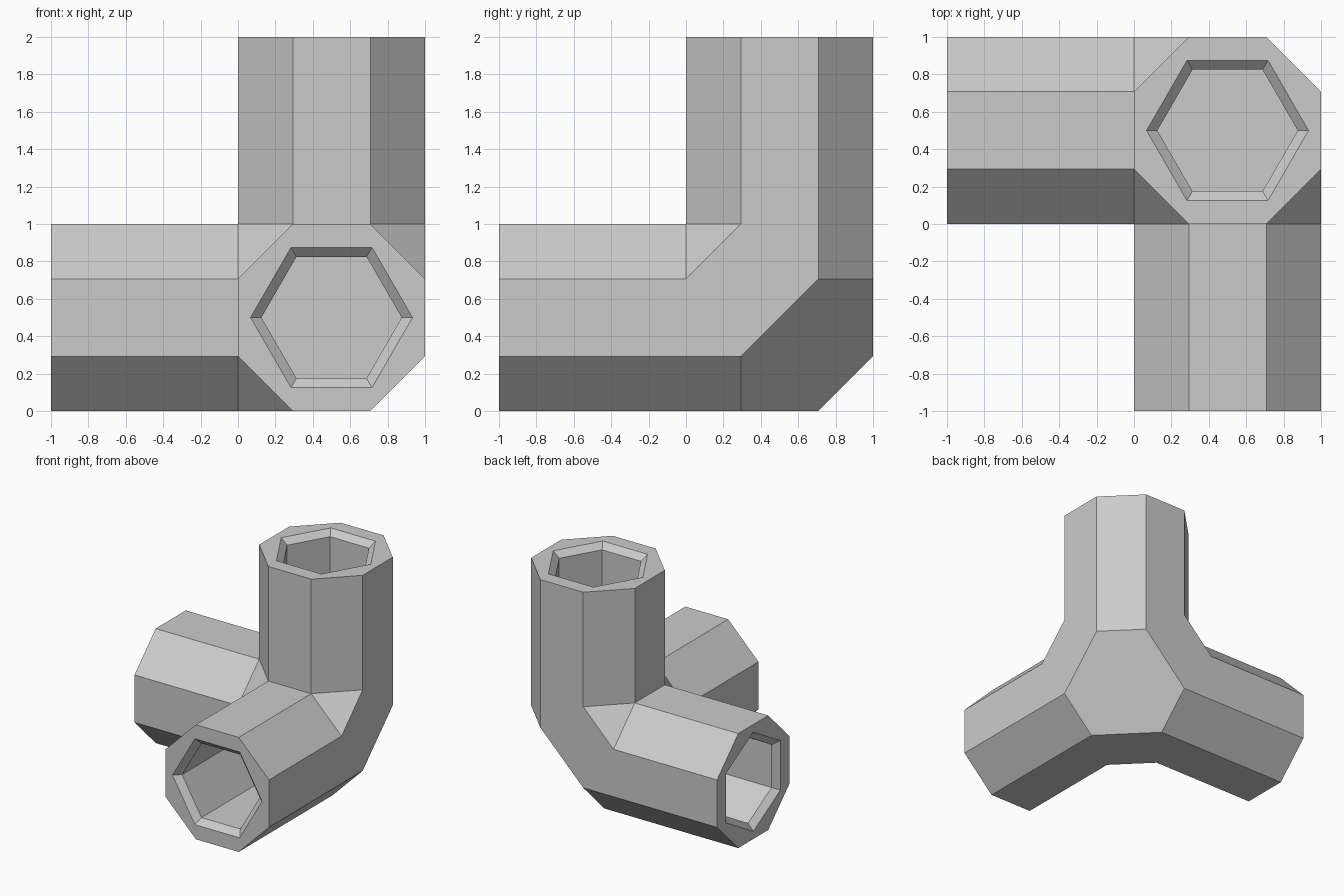
import bpy, bmesh, math
from mathutils import Vector

if "Cube" in bpy.data.objects:
    bpy.data.objects.remove(bpy.data.objects["Cube"])

C = 1 - math.sqrt(0.5)      # octagon corner cut of a 1 x 1 section
B = 1 - C
X, Y, Z = Vector((1, 0, 0)), Vector((0, 1, 0)), Vector((0, 0, 1))
MID = Vector((0.5, 0.5, 0.5))
# direction of each arm, and the two axes of its section (hexagon points along the first)
ARMS = [(-X, Z, Y), (-Y, X, Z), (Z, X, Y)]


def ring(bm, centre, u, v, radius, sides, start=0.0):
    """Regular polygon of vertices around a centre."""
    angles = [start + 2 * math.pi * i / sides for i in range(sides)]
    return [bm.verts.new(centre + radius * (u * math.cos(a) + v * math.sin(a))) for a in angles]


def flatten(bm):
    bmesh.ops.dissolve_limit(bm, angle_limit=0.01, verts=bm.verts[:], edges=bm.edges[:])


bm = bmesh.new()

# corner core: three octagonal ports and a hexagonal cut on the outer corner
for d, u, v in ARMS:
    ring(bm, MID + d * 0.5, u, v, 0.5 / math.cos(math.pi / 8), 8, math.pi / 8)
bmesh.ops.remove_doubles(bm, verts=bm.verts[:], dist=1e-4)
for p in [(1, C, C), (1, B, B), (B, 1, B), (C, 1, C), (C, B, 0), (B, C, 0)]:
    bm.verts.new(p)
bmesh.ops.convex_hull(bm, input=bm.verts[:])
flatten(bm)

# arms: extrude each port outwards
ends = []
for d, u, v in ARMS:
    port = min(bm.faces, key=lambda f: (f.calc_center_bounds() - MID - d * 0.5).length)
    end = bmesh.ops.extrude_discrete_faces(bm, faces=[port])['faces'][0]
    bmesh.ops.translate(bm, verts=end.verts[:], vec=d)
    ends.append(end)

# hexagonal sockets with a bevelled mouth
for (d, u, v), end in zip(ARMS, ends):
    rim = end.edges[:]
    bmesh.ops.delete(bm, geom=[end], context='FACES_ONLY')
    loops = [ring(bm, MID + d * (1.5 - depth), u, v, r, 6)
             for depth, r in [(0, 0.433), (0.05, 0.375), (1.0, 0.375)]]
    for a, b in zip(loops, loops[1:]):
        for i in range(6):
            j = (i + 1) % 6
            bm.faces.new((a[i], a[j], b[j], b[i]))
    bm.faces.new(loops[-1])
    mouth = [bm.edges.get((loops[0][i], loops[0][(i + 1) % 6])) for i in range(6)]
    bmesh.ops.triangle_fill(bm, edges=rim + mouth, use_beauty=True, normal=d)

# orient outwards, then merge coplanar side panels of the core and arms
bmesh.ops.remove_doubles(bm, verts=bm.verts[:], dist=1e-4)
bmesh.ops.recalc_face_normals(bm, faces=bm.faces[:])
flatten(bm)

mesh = bpy.data.meshes.new("corner_connector")
bm.to_mesh(mesh)
bm.free()
bpy.context.collection.objects.link(bpy.data.objects.new("corner_connector", mesh))
